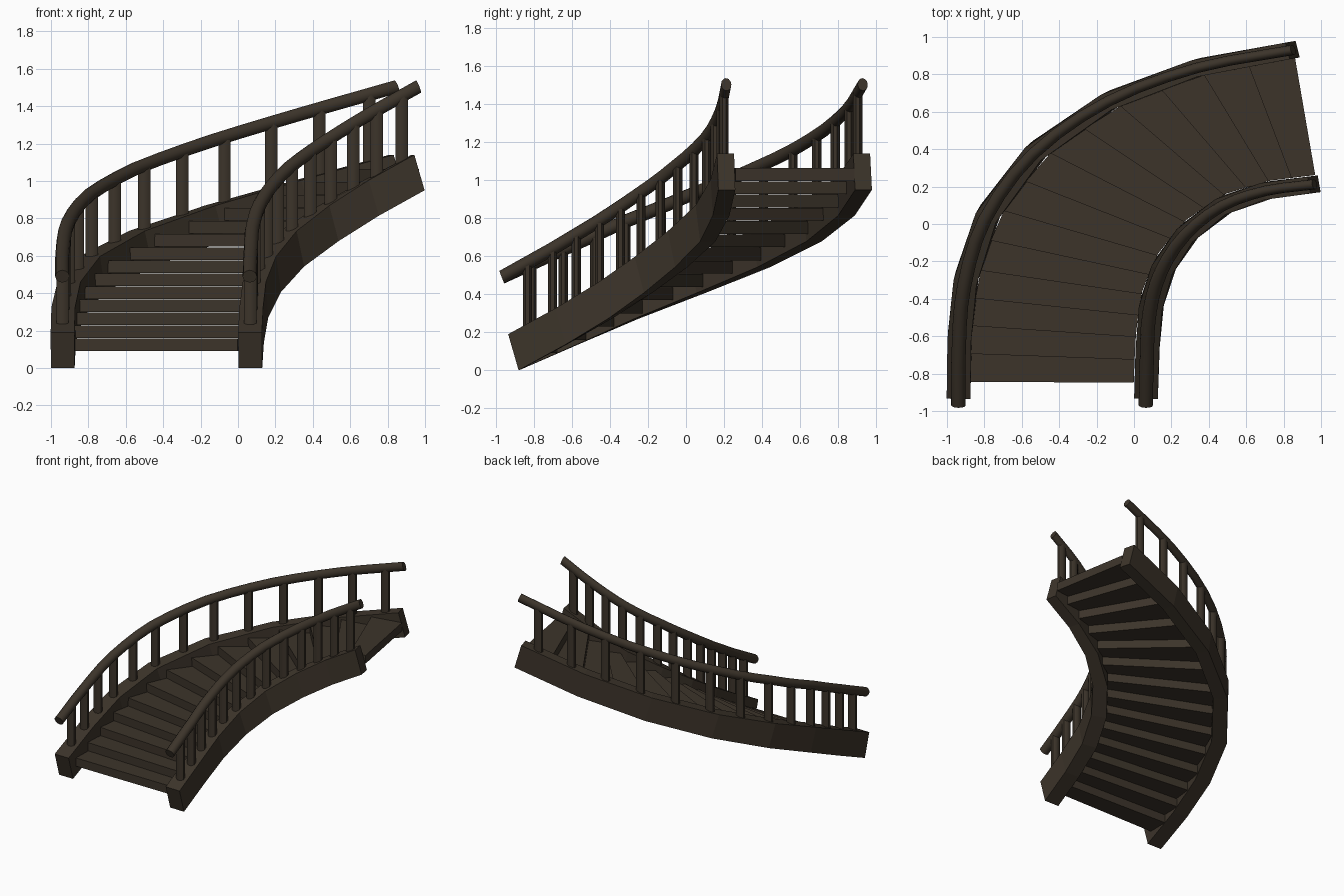
import bpy, bmesh, math
from mathutils import Vector

if "Cube" in bpy.data.objects:
    bpy.data.objects.remove(bpy.data.objects["Cube"])

wood = bpy.data.materials.new("dark_wood")
wood.diffuse_color = (0.045, 0.034, 0.023, 1)
wood.use_nodes = True
wood.node_tree.nodes["Principled BSDF"].inputs["Base Color"].default_value = wood.diffuse_color

# Plan centre lines of the two stringers, evenly spaced in height
OUTER = [(-.937, -.88), (-.93, -.57), (-.89, -.26), (-.765, .08),
         (-.50, .41), (-.10, .675), (.375, .845), (.875, .935)]
INNER = [(.066, -.88), (.075, -.63), (.10, -.40), (.175, -.20),
         (.31, -.025), (.51, .115), (.74, .185), (.99, .215)]
RISE = 0.95 / 7


def tangent(pts, s):
    def node(i):
        a, b = pts[max(i - 1, 0)], pts[min(i + 1, 7)]
        return (Vector(b) - Vector(a)).normalized()
    i = min(int(s), 6)
    return node(i).lerp(node(i + 1), s - i).normalized()


def place(pts, s, smooth=False):
    """Plan point, tangent and stretched left-hand normal at s (0..7)."""
    i = min(int(s), 6)
    f = s - i
    a, b = Vector(pts[i]), Vector(pts[i + 1])
    p = a.lerp(b, f)
    t = tangent(pts, s)
    if smooth:
        m = (b - a).length
        t0, t1 = tangent(pts, i) * m, tangent(pts, i + 1) * m
        p = (a * (2*f**3 - 3*f*f + 1) + t0 * (f**3 - 2*f*f + f)
             + b * (3*f*f - 2*f**3) + t1 * (f**3 - f*f))
    n = Vector((-t.y * .0635, t.x * .045, 0))
    return Vector((p.x, p.y, s * RISE)), Vector((t.x, t.y, 0)), n


def sweep(name, rings, smooth=False):
    """Skin a list of equal-sized rings and cap the ends."""
    bm = bmesh.new()
    vs = [[bm.verts.new(v) for v in r] for r in rings]
    k = len(vs[0])
    for a, b in zip(vs, vs[1:]):
        for j in range(k):
            bm.faces.new((a[j], a[(j + 1) % k], b[(j + 1) % k], b[j]))
    bm.faces.new(vs[0][::-1])
    bm.faces.new(vs[-1])
    bmesh.ops.recalc_face_normals(bm, faces=bm.faces)
    me = bpy.data.meshes.new(name)
    bm.to_mesh(me)
    bm.free()
    ob = bpy.data.objects.new(name, me)
    bpy.context.collection.objects.link(ob)
    me.materials.append(wood)
    if smooth:
        bpy.ops.object.select_all(action='DESELECT')
        ob.select_set(True)
        bpy.context.view_layer.objects.active = ob
        bpy.ops.object.shade_smooth_by_angle(angle=math.radians(50))
    return ob


def rail_centre(pts, s):
    p, t, n = place(pts, s, True)
    f = s / 7
    p = p - t * (.09 - .065 * f)
    p.z += .49 + .065 * f
    return p, t, n


for side, pts in (("outer", OUTER), ("inner", INNER)):
    # Stringer: tilted rectangular section
    rings = []
    for i in range(8):
        p, t, n = place(pts, i)
        up = Vector((0, 0, .19)) - t * .055
        rings.append([p - n, p + n, p + n + up, p - n + up])
    sweep(side + "_stringer", rings)

    # Round handrail
    rings = []
    for i in range(22):
        p, t, n = rail_centre(pts, i / 3)
        up = Vector((0, 0, .033)) - t * .013
        rings.append([p + n * .6 * math.cos(a) + up * math.sin(a)
                      for a in (j * math.tau / 12 for j in range(12))])
    sweep(side + "_handrail", rings, True)

    # Balusters
    for i in range(13):
        s = .40 + .53 * i
        p, t, n = place(pts, s, True)
        p -= t * .055
        q = rail_centre(pts, s)[0]
        slope = (rail_centre(pts, s + .1)[0] - q)
        run = math.hypot(slope.x, slope.y)
        lift = slope.z / run * (Vector((p.x - q.x, p.y - q.y, 0)).dot(t))
        rings = [[Vector((p.x + .036 * math.cos(a), p.y + .026 * math.sin(a), z))
                  for a in ((j + .5) * math.tau / 8 for j in range(8))]
                 for z in (p.z + .17, q.z + lift)]
        sweep(f"{side}_baluster_{i + 1}", rings, True)

# Treads: wedge boards spanning between the stringers
for i in range(14):
    s0 = .12 + .487 * i
    s1 = min(s0 + .487 + .06, 6.95)
    z = .09 + .0698 * i
    plan = []
    for s, order in ((s0, 1), (s1, -1)):
        o, _, no = place(OUTER, s)
        q, _, ni = place(INNER, s)
        plan += [o - no * .95, q + ni * 1.08][::order]
    sweep(f"tread_{i + 1}", [[Vector((v.x, v.y, h)) for v in plan]
                             for h in (z, z + .067)])
